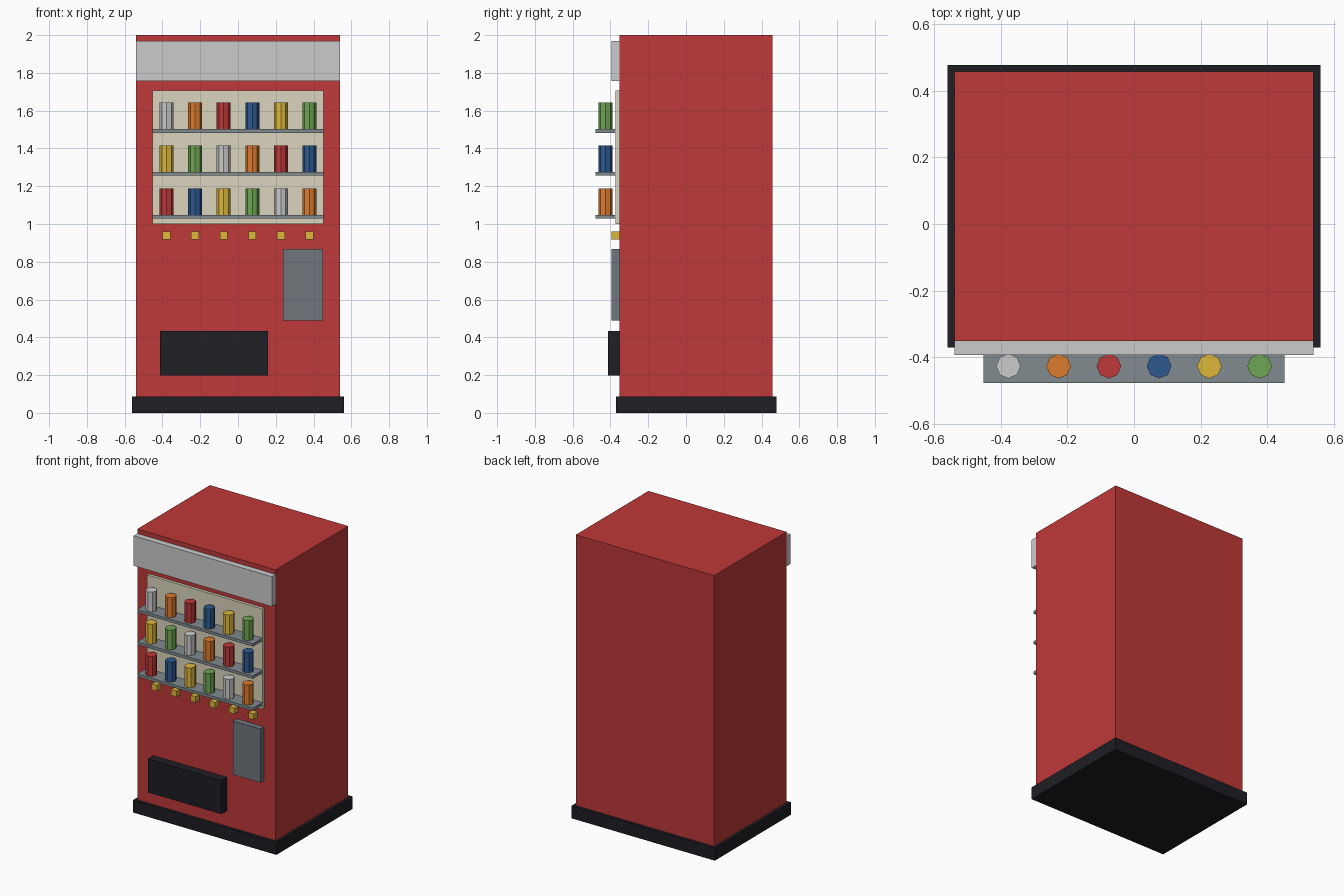
import bpy, bmesh, math
from mathutils import Matrix

if "Cube" in bpy.data.objects:
    bpy.data.objects.remove(bpy.data.objects["Cube"])

COLORS = {
    "red": (0.52, 0.04, 0.04), "black": (0.013, 0.013, 0.018),
    "cream": (0.70, 0.66, 0.51), "steel": (0.22, 0.26, 0.28),
    "slate": (0.16, 0.18, 0.20), "yellow": (0.73, 0.48, 0.045),
    "orange": (0.72, 0.20, 0.026), "blue": (0.026, 0.098, 0.28),
    "green": (0.16, 0.38, 0.09),
}
mats = {}
for key, rgb in COLORS.items():
    mats[key] = bpy.data.materials.new(key)
    mats[key].diffuse_color = (*rgb, 1)


def finish(name, bm, color):
    me = bpy.data.meshes.new(name)
    bm.to_mesh(me)
    bm.free()
    ob = bpy.data.objects.new(name, me)
    bpy.context.collection.objects.link(ob)
    if color in mats:
        me.materials.append(mats[color])
    return ob


def box(name, x, y, z, color):
    """Box from (min, max) pairs."""
    bm = bmesh.new()
    size = [b - a for a, b in (x, y, z)]
    mid = [(a + b) / 2 for a, b in (x, y, z)]
    bmesh.ops.create_cube(bm, size=1, matrix=Matrix.Translation(mid) @ Matrix.Diagonal((*size, 1)))
    return finish(name, bm, color)


def can(name, x, y, z, color, radius=0.037, height=0.14):
    bm = bmesh.new()
    bmesh.ops.create_cone(bm, cap_ends=True, segments=8, radius1=radius, radius2=radius,
                          depth=height, matrix=Matrix.Translation((x, y, z + height / 2)))
    return finish(name, bm, color)


FRONT = -0.3515   # front face of the cabinet
BACK = 0.4585

# Cabinet, plinth and header
box("plinth", (-0.56, 0.56), (FRONT - 0.02, BACK + 0.02), (0, 0.088), "black")
box("cabinet", (-0.54, 0.54), (FRONT, BACK), (0.088, 2.0), "red")
box("header_panel", (-0.54, 0.54), (-0.394, FRONT), (1.757, 1.968), None)

# Display panel, coin panel and pickup tray
box("display_panel", (-0.452, 0.452), (-0.372, FRONT), (1.0, 1.708), "cream")
box("coin_panel", (0.237, 0.451), (-0.394, FRONT), (0.489, 0.868), "slate")
box("pickup_tray", (-0.414, 0.16), (-0.414, FRONT), (0.197, 0.434), "black")

# Shelves with cans, bottom to top
rows = [
    ["red", "blue", "yellow", "green", "grey", "orange"],
    ["yellow", "green", "grey", "orange", "red", "blue"],
    ["grey", "orange", "red", "blue", "yellow", "green"],
]
columns = [0.151 * (i - 2.5) for i in range(6)]
for r, colors in enumerate(rows):
    z = 1.048 + 0.2275 * r
    box(f"shelf_{r + 1}", (-0.452, 0.452), (-0.4785, -0.372), (z - 0.02, z), "steel")
    for c, (x, color) in enumerate(zip(columns, colors)):
        can(f"can_{r + 1}_{c + 1}", x, -0.427, z, color)

# Selection buttons
for c, x in enumerate(columns):
    box(f"button_{c + 1}", (x - 0.021, x + 0.021), (-0.394, FRONT), (0.919, 0.961), "yellow")

for m in bpy.data.materials:
    if m.users and not m.is_grease_pencil:
        m.use_nodes = True
        m.node_tree.nodes["Principled BSDF"].inputs["Base Color"].default_value = m.diffuse_color
